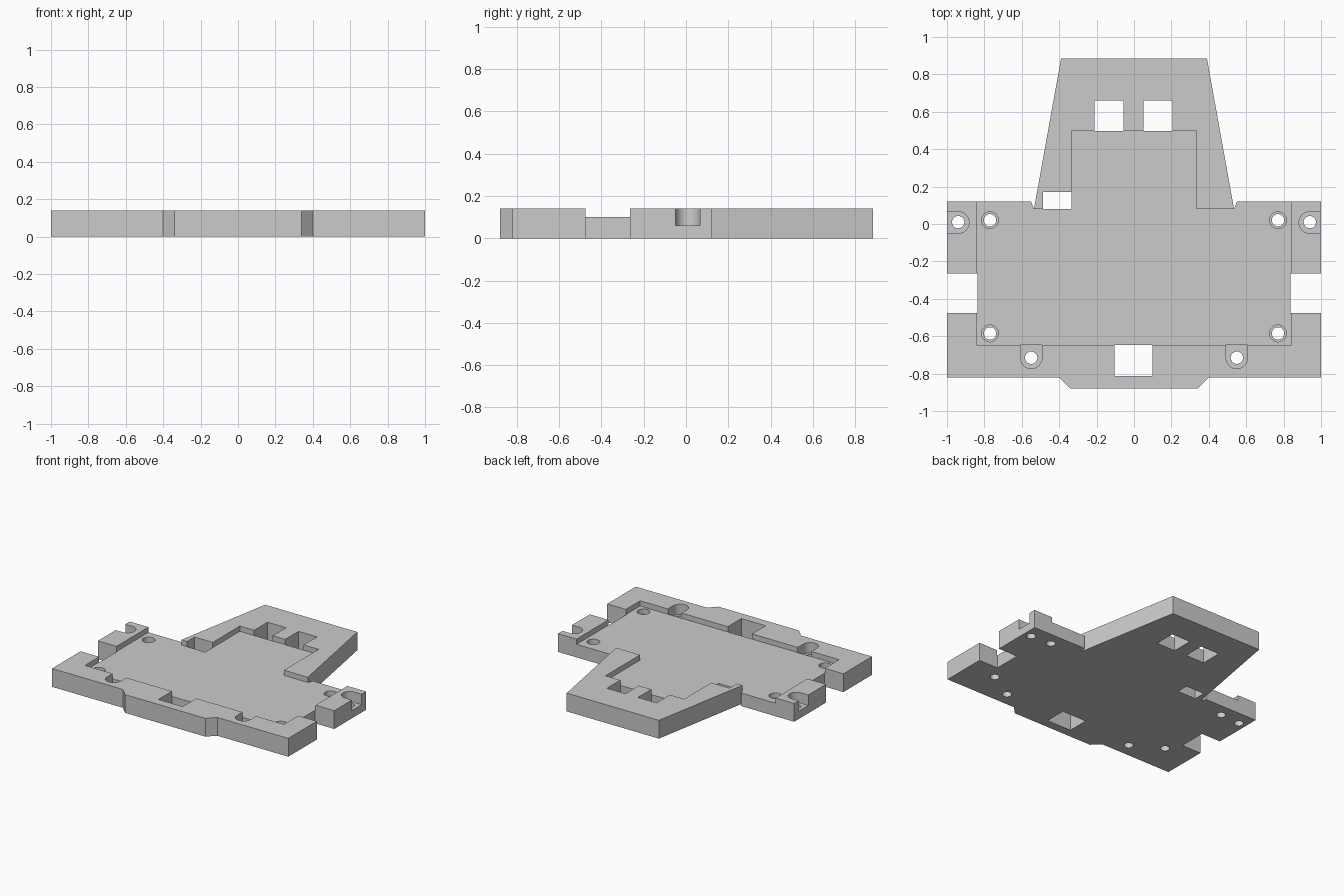
import bpy, bmesh
from math import sin, cos, pi

cube = bpy.data.objects.get("Cube")
if cube:
    bpy.data.objects.remove(cube, do_unlink=True)

TOP, FLOOR, SEAT = 0.14, 0.10, 0.06
OVER, UNDER = 0.3, -0.1

grey = bpy.data.materials.new("plain grey")
grey.use_nodes = True
colour = (0.6, 0.6, 0.6, 1)
grey.diffuse_color = colour
grey.node_tree.nodes["Principled BSDF"].inputs["Base Color"].default_value = colour


def prism(name, outline, z0, z1):
    """Extrude a flat outline between two heights."""
    bm = bmesh.new()
    face = bm.faces.new([bm.verts.new((x, y, z0)) for x, y in outline])
    up = bmesh.ops.extrude_face_region(bm, geom=[face])["geom"]
    bmesh.ops.translate(bm, vec=(0, 0, z1 - z0),
                        verts=[v for v in up if isinstance(v, bmesh.types.BMVert)])
    bmesh.ops.recalc_face_normals(bm, faces=bm.faces)
    mesh = bpy.data.meshes.new(name)
    bm.to_mesh(mesh)
    bm.free()
    mesh.materials.append(grey)
    obj = bpy.data.objects.new(name, mesh)
    bpy.context.collection.objects.link(obj)
    return obj


def mirrored(half):
    return half + [(-x, y) for x, y in reversed(half)]


def rect(x0, x1, y0, y1):
    return [(x0, y0), (x1, y0), (x1, y1), (x0, y1)]


def arc(cx, cy, r, start=0, sweep=2 * pi, n=32):
    count = n if sweep >= 2 * pi else n + 1
    return [(cx + r * cos(start + sweep * i / n), cy + r * sin(start + sweep * i / n))
            for i in range(count)]


# Plate outline: chamfered front lip, side notches, tapered tail
plate = prism("base_plate", mirrored([
    (0.34, -0.88), (0.40, -0.82), (1, -0.82), (1, -0.475), (0.838, -0.475),
    (0.838, -0.265), (1, -0.265), (1, 0.12), (0.55, 0.12), (0.535, 0.08),
    (0.39, 0.885)]), 0, TOP)


def cut(outline, z0, z1=OVER):
    cutter = prism("cutter", outline, z0, z1)
    cutter.hide_render = True
    mod = plate.modifiers.new("cut", 'BOOLEAN')
    mod.operation, mod.solver, mod.object = 'DIFFERENCE', 'EXACT', cutter
    bpy.context.view_layer.objects.active = plate
    bpy.ops.object.modifier_apply(modifier=mod.name)
    bpy.data.objects.remove(cutter, do_unlink=True)


# Shallow tray, open at the rear of both wings and reaching into the tail
cut(mirrored([(0.842, -0.648), (0.842, 0.2), (0.54, 0.2), (0.535, 0.08),
              (0.333, 0.08), (0.333, 0.498)]), FLOOR)

# Square openings right through the plate
for x0, x1, y0, y1 in [(-0.105, 0.1, -0.812, -0.648), (-0.212, -0.055, 0.498, 0.66),
                       (0.05, 0.207, 0.498, 0.66), (-0.487, -0.333, 0.08, 0.17)]:
    cut(rect(x0, x1, y0, y1), UNDER)

for s in (-1, 1):
    # Ear slots opening outwards
    ear = arc(0.94, 0.008, 0.058, pi / 2, pi, 16) + [(1.1, -0.05), (1.1, 0.066)]
    cut([(s * x, y) for x, y in ear], SEAT)
    # Front slots opening into the tray
    slot = arc(0.55, -0.715, 0.058, pi, pi, 16) + [(0.608, -0.648), (0.492, -0.648)]
    cut([(s * x, y) for x, y in slot], SEAT)
    # Counterbored corner holes in the tray
    for y in (0.02, -0.585):
        cut(arc(s * 0.77, y, 0.045), SEAT)
    # Screw holes
    for x, y in [(0.94, 0.01), (0.55, -0.715), (0.77, 0.02), (0.77, -0.585)]:
        cut(arc(s * x, y, 0.033), UNDER)

# Smooth the round walls, keep every edge crisp
bpy.ops.object.select_all(action='DESELECT')
plate.select_set(True)
bpy.context.view_layer.objects.active = plate
bpy.ops.object.shade_smooth_by_angle(angle=pi / 6)
